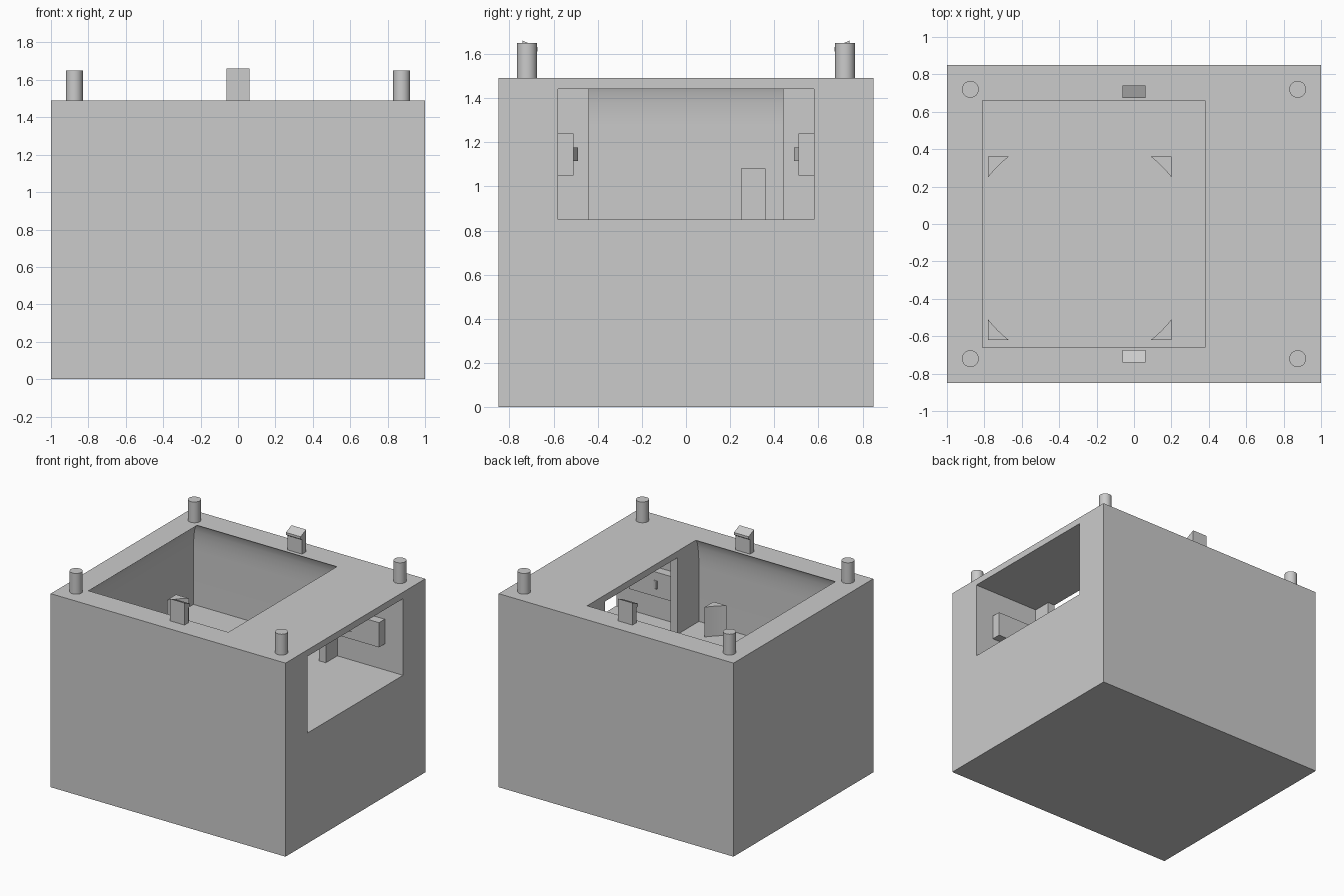
import bpy
import bmesh
import math

if "Cube" in bpy.data.objects:
    bpy.data.objects.remove(bpy.data.objects["Cube"])

grey = bpy.data.materials.new("plain grey")
grey.use_nodes = True
grey.diffuse_color = (0.6, 0.6, 0.6, 1)
grey.node_tree.nodes["Principled BSDF"].inputs["Base Color"].default_value = (0.6, 0.6, 0.6, 1)


def loft(name, rings):
    """Skin a closed solid through a stack of equal-sized rings."""
    bm = bmesh.new()
    loops = [[bm.verts.new(p) for p in ring] for ring in rings]
    n = len(loops[0])
    for low, high in zip(loops, loops[1:]):
        for i in range(n):
            j = (i + 1) % n
            bm.faces.new((low[i], low[j], high[j], high[i]))
    bm.faces.new(loops[0][::-1])
    bm.faces.new(loops[-1])
    bmesh.ops.recalc_face_normals(bm, faces=bm.faces)
    mesh = bpy.data.meshes.new(name)
    bm.to_mesh(mesh)
    bm.free()
    mesh.materials.append(grey)
    obj = bpy.data.objects.new(name, mesh)
    bpy.context.collection.objects.link(obj)
    return obj


def rect(x0, x1, y0, y1, z):
    return [(x0, y0, z), (x1, y0, z), (x1, y1, z), (x0, y1, z)]


def box(name, x0, x1, y0, y1, z0, z1):
    return loft(name, [rect(x0, x1, y0, y1, z) for z in (z0, z1)])


def smooth(obj):
    bpy.ops.object.select_all(action="DESELECT")
    obj.select_set(True)
    bpy.context.view_layer.objects.active = obj
    bpy.ops.object.shade_smooth_by_angle(angle=math.radians(30))


def cut(obj, cutter):
    mod = obj.modifiers.new("cut", "BOOLEAN")
    mod.operation = "DIFFERENCE"
    mod.solver = "EXACT"
    mod.object = cutter
    graph = bpy.context.evaluated_depsgraph_get()
    mesh = bpy.data.meshes.new_from_object(obj.evaluated_get(graph))
    obj.modifiers.clear()
    obj.data = mesh
    bpy.data.objects.remove(cutter)


FLOOR, TOP = 0.85, 1.49

# Main block
body = box("body", -1, 1, -0.85, 0.85, 0, TOP)

# Pocket open at the top, its walls curving outward below the rim
rings = [rect(-0.81, 0.38, -0.66, 0.66, TOP + 0.1)]
for k in range(7):
    a = k / 6 * math.pi / 2
    out = math.sin(a)
    z = TOP - 0.22 * (1 - math.cos(a))
    rings.append(rect(-0.81 - 0.06 * out, 0.38, -0.66 - 0.04 * out, 0.66 + 0.04 * out, z))
rings.append(rect(-0.87, 0.38, -0.70, 0.70, FLOOR))
cut(body, loft("pocket_cutter", rings))

# Side window bay, and the narrower passage that joins it to the pocket
cut(body, box("bay_cutter", 0.44, 1.1, -0.58, 0.58, FLOOR, 1.44))
cut(body, box("passage_cutter", 0.3, 0.5, -0.44, 0.44, FLOOR, 1.44))
smooth(body)

# Four corner pegs
for x in (-0.875, 0.875):
    for y in (-0.72, 0.72):
        circle = [(x + 0.045 * math.cos(math.tau * i / 32),
                   y + 0.045 * math.sin(math.tau * i / 32)) for i in range(32)]
        smooth(loft("corner_peg", [[(*p, z) for p in circle] for z in (TOP - 0.02, 1.65)]))

# Triangular support posts with an arc-shaped inner face
cx, cy, half, radius = -0.29, -0.13, 0.49, 0.62
start = math.acos(half / radius)
for sx in (-1, 1):
    for sy in (-1, 1):
        outline = [(cx + sx * half, cy + sy * half)]
        for i in range(7):
            a = start + (math.pi / 2 - 2 * start) * i / 6
            outline.append((cx + sx * radius * math.cos(a), cy + sy * radius * math.sin(a)))
        smooth(loft("support_post", [[(*p, z) for p in outline] for z in (FLOOR - 0.01, 1.08)]))

# Parts mirrored between front and back
hook = [(0.74, TOP - 0.02), (0.74, 1.66), (0.673, 1.63), (0.673, 1.612), (0.69, 1.60), (0.69, TOP - 0.02)]
for s, side in ((-1, "front"), (1, "back")):
    # Snap clip on the rim with an inward sloping hook
    loft(side + "_clip", [[(x, s * y, z) for y, z in hook] for x in (-0.0625, 0.0625)])
    # Rail on the bay wall with a small wedge catch
    ya, yb = sorted((s * 0.51, s * 0.59))
    box(side + "_rail", 0.43, 0.844, ya, yb, 1.05, 1.24)
    wedge = [(0.60, 0.515), (0.60, 0.49), (0.64, 0.515)]
    loft(side + "_catch", [[(x, s * y, z) for x, y in wedge] for z in (1.115, 1.175)])
